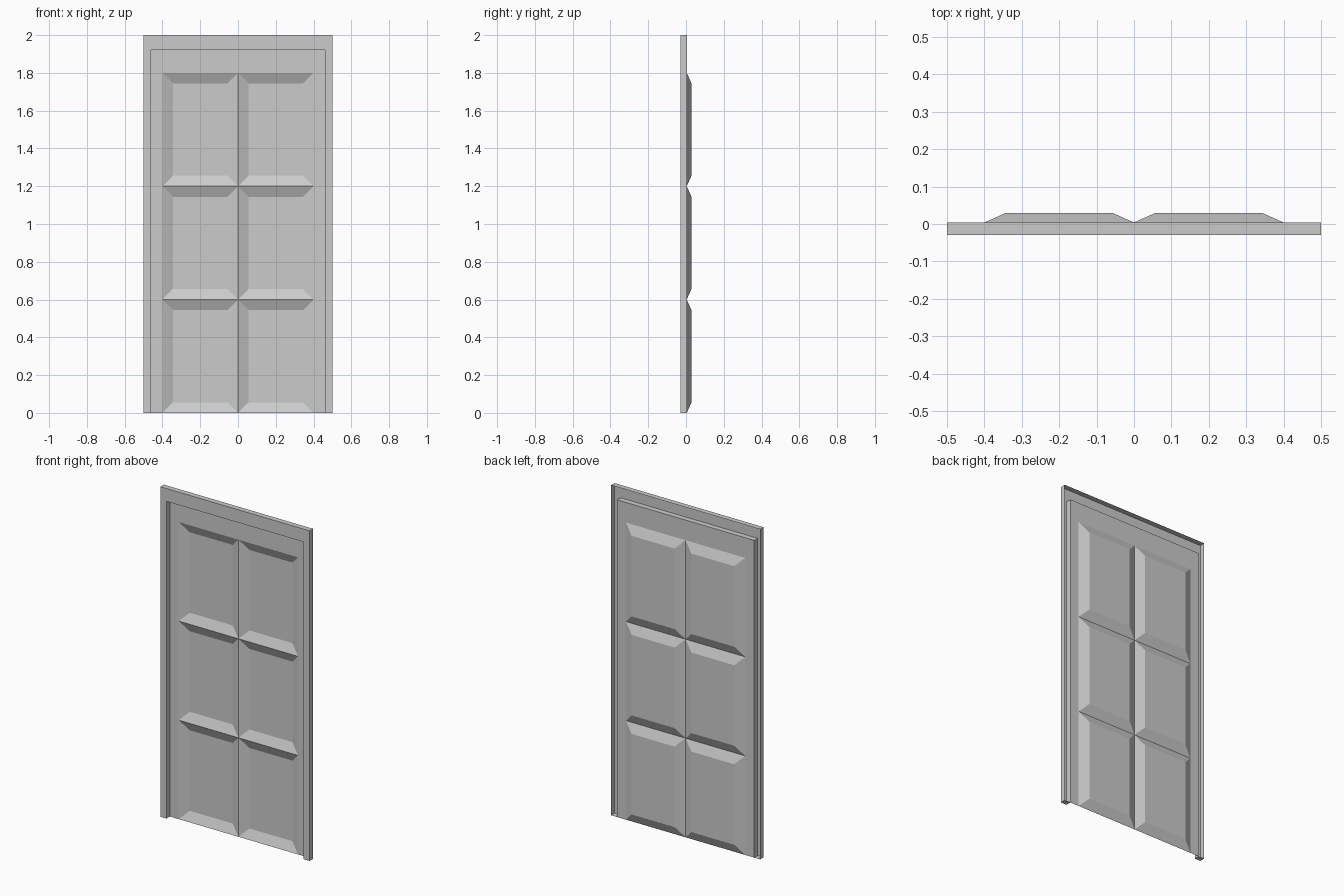
import bpy, bmesh

if "Cube" in bpy.data.objects:
    bpy.data.objects.remove(bpy.data.objects["Cube"])

FRONT, SHEET, BACK = -0.029, 0.004, 0.029   # y of frame face, door sheet, panel faces
W, H = 0.5, 2.0                             # outer half width and height
OW, OH = 0.46, 1.922                        # door opening half width and height


def finish(bm, name):
    mesh = bpy.data.meshes.new(name)
    bm.to_mesh(mesh)
    bm.free()
    obj = bpy.data.objects.new(name, mesh)
    bpy.context.collection.objects.link(obj)
    return obj


# Door frame: hollow channel section (open at the back) swept up, across and down
bm = bmesh.new()
section = [(W, H, SHEET), (W, H, FRONT), (OW, OH, FRONT), (OW, OH, SHEET)]
stations = [(-1, 0), (-1, 1), (1, 1), (1, 0)]
rings = [[bm.verts.new((sx * w, y, sz * h)) for w, h, y in section]
         for sx, sz in stations]
for a, b in zip(rings, rings[1:]):
    for i in range(3):
        bm.faces.new((a[i], a[i + 1], b[i + 1], b[i]))
# Feet of the two jambs
bm.faces.new(rings[0])
bm.faces.new(rings[-1][::-1])
bmesh.ops.recalc_face_normals(bm, faces=bm.faces)
finish(bm, "door_frame")

# Door leaf: thin sheet with six panels pressed towards the back
bm = bmesh.new()
xs = [-OW, -0.4, 0, 0.4, OW]
zs = [0, 0.6, 1.2, 1.8, OH]
grid = [[bm.verts.new((x, SHEET, z)) for x in xs] for z in zs]
panels = []
for r in range(4):
    for c in range(4):
        f = bm.faces.new((grid[r][c], grid[r + 1][c],
                          grid[r + 1][c + 1], grid[r][c + 1]))
        if r < 3 and c in (1, 2):
            panels.append(f)
bm.normal_update()
bmesh.ops.inset_individual(bm, faces=panels, thickness=0.056, use_even_offset=True)
for f in panels:
    for v in f.verts:
        v.co.y = BACK
bm.normal_update()
finish(bm, "door_leaf")
